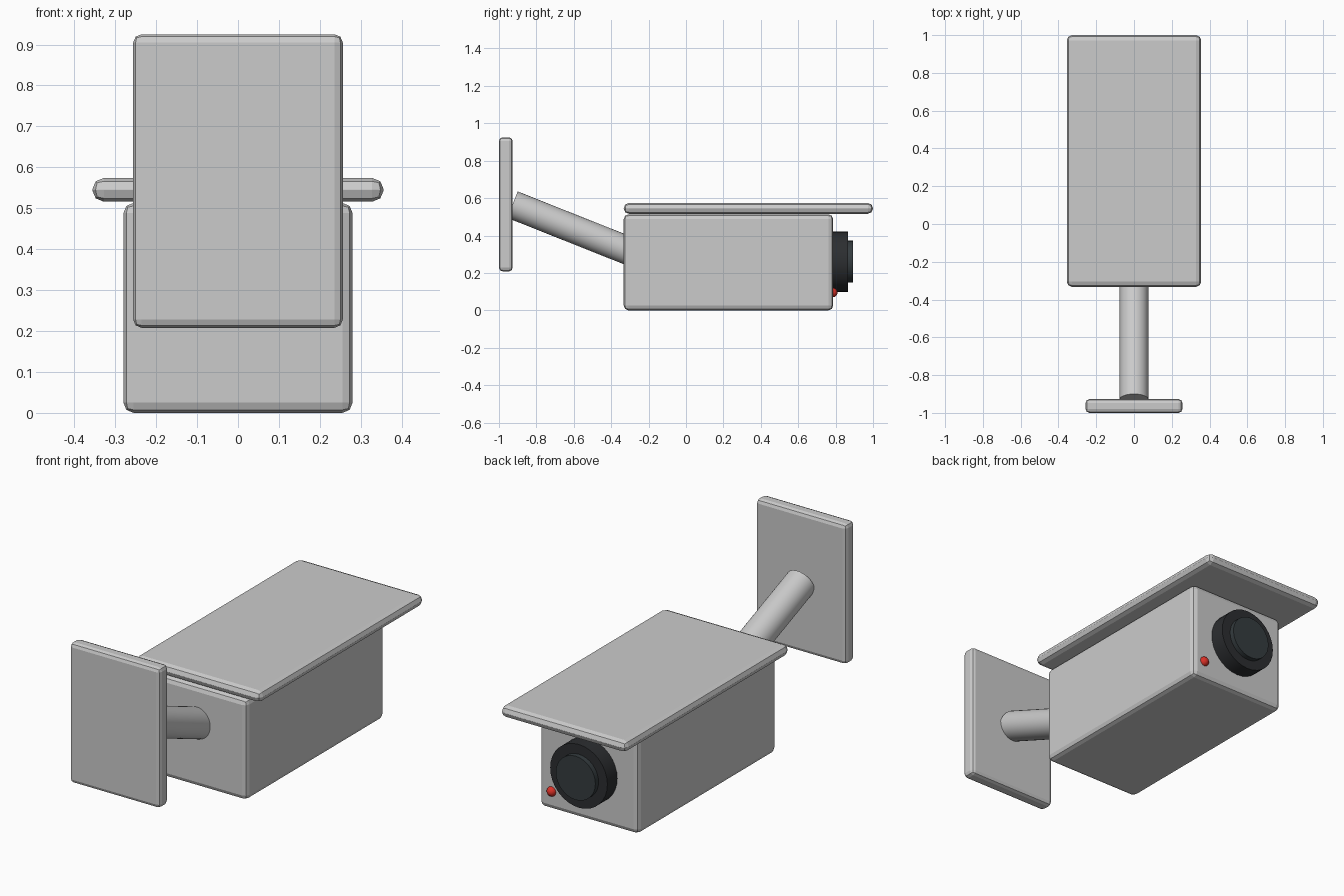
import bpy
from mathutils import Vector

if "Cube" in bpy.data.objects:
    bpy.data.objects.remove(bpy.data.objects["Cube"])


def material(name, color):
    m = bpy.data.materials.new(name)
    m.diffuse_color = (*color, 1)
    m.use_nodes = True
    m.node_tree.nodes["Principled BSDF"].inputs["Base Color"].default_value = m.diffuse_color
    return m


def box(name, lo, hi, bevel):
    lo, hi = Vector(lo), Vector(hi)
    bpy.ops.mesh.primitive_cube_add(size=1, location=(lo + hi) / 2)
    o = bpy.context.object
    o.name = name
    o.scale = hi - lo
    bpy.ops.object.transform_apply(location=False, rotation=False, scale=True)
    b = o.modifiers.new("Bevel", 'BEVEL')
    b.width = bevel
    b.segments = 2
    return o


def rod(name, start, end, radius, sides=32, mat=None):
    start, end = Vector(start), Vector(end)
    axis = end - start
    bpy.ops.mesh.primitive_cylinder_add(
        vertices=sides, radius=radius, depth=axis.length,
        location=(start + end) / 2,
        rotation=axis.to_track_quat('Z', 'Y').to_euler())
    o = bpy.context.object
    o.name = name
    bpy.ops.object.shade_smooth_by_angle()
    if mat:
        o.data.materials.append(mat)
    return o


black = material("lens_black", (0.025, 0.027, 0.03))
glass = material("lens_glass", (0.035, 0.045, 0.05))
red = material("indicator_red", (0.7, 0.03, 0.02))

# Housing, sun shield and wall plate
box("housing", (-0.28, -0.333, 0), (0.28, 0.787, 0.513), 0.025)
box("sun_shield", (-0.356, -0.333, 0.516), (0.356, 1.0, 0.574), 0.028)
box("wall_plate", (-0.256, -1.0, 0.208), (0.256, -0.927, 0.925), 0.02)

# Sloping arm from plate to housing
rod("arm", (0, -0.928, 0.565), (0, -0.307, 0.318), 0.076)

# Lens barrel and glass
rod("lens_barrel", (0, 0.74, 0.26), (0, 0.867, 0.26), 0.162, mat=black)
rod("lens_glass", (0, 0.8, 0.26), (0, 0.893, 0.26), 0.112, mat=glass)

# Indicator light
bpy.ops.mesh.primitive_uv_sphere_add(segments=12, ring_count=8, radius=0.025,
                                     location=(0.21, 0.785, 0.095))
light = bpy.context.object
light.name = "indicator_light"
light.data.materials.append(red)
bpy.ops.object.shade_smooth()
